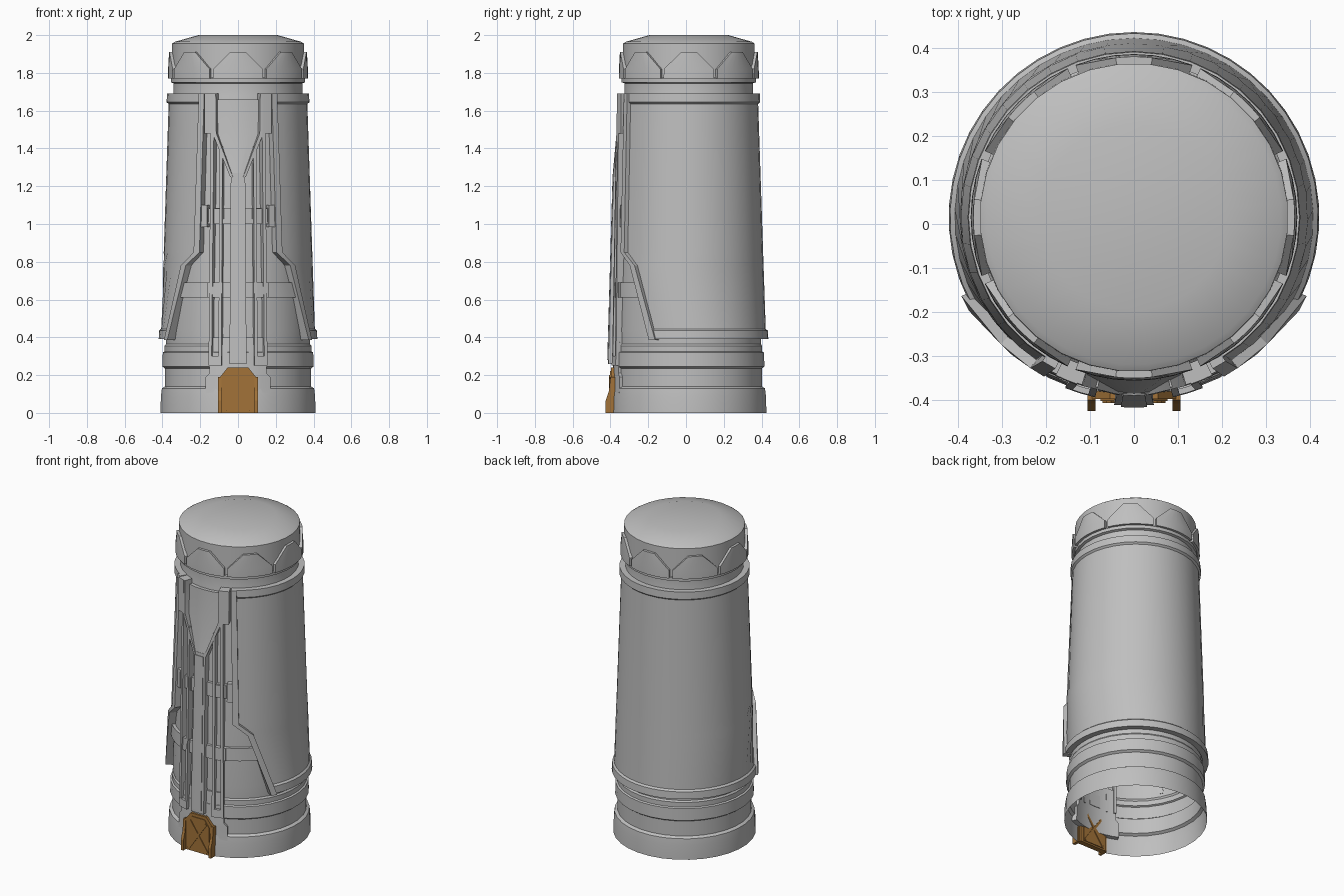
import bpy, bmesh
from math import sin, cos, asin, radians, degrees, pi

cube = bpy.data.objects.get("Cube")
if cube:
    bpy.data.objects.remove(cube)

CY = 0.015      # tower axis sits slightly behind the origin
SIDES = 32


def material(name, rgb):
    m = bpy.data.materials.new(name)
    m.use_nodes = True
    m.diffuse_color = (*rgb, 1)
    bsdf = m.node_tree.nodes["Principled BSDF"]
    bsdf.inputs["Base Color"].default_value = (*rgb, 1)
    bsdf.inputs["Roughness"].default_value = 0.7
    return m


GREY = material("light grey", (0.52, 0.52, 0.52))
BRONZE = material("bronze brown", (0.36, 0.17, 0.04))


def finish(name, bm, mat, smooth=True):
    bmesh.ops.recalc_face_normals(bm, faces=bm.faces[:])
    mesh = bpy.data.meshes.new(name)
    bm.to_mesh(mesh)
    bm.free()
    mesh.materials.append(mat)
    ob = bpy.data.objects.new(name, mesh)
    bpy.context.collection.objects.link(ob)
    if smooth:
        bpy.ops.object.select_all(action='DESELECT')
        ob.select_set(True)
        bpy.context.view_layer.objects.active = ob
        bpy.ops.object.shade_smooth_by_angle(angle=radians(28))
    return ob


def polar(r, a, z):
    return (r * sin(a), CY - r * cos(a), z)


def lathe(name, profile):
    """Revolve (radius, z) points; the bottom stays open, the top closes."""
    bm = bmesh.new()
    rings = [[bm.verts.new(polar(r, 2 * pi * (i + 0.5) / SIDES, z))
              for i in range(SIDES)] for r, z in profile]
    for low, high in zip(rings, rings[1:]):
        for i in range(SIDES):
            j = (i + 1) % SIDES
            bm.faces.new((low[i], low[j], high[j], high[i]))
    bm.faces.new(rings[-1])
    return finish(name, bm, GREY)


def plate(name, rows, thick, cols=2):
    """Curved slab around the axis; rows are (z, radius, start deg, end deg)."""
    bm = bmesh.new()
    layers = []
    for depth in (0, thick):
        layers.append([[bm.verts.new(polar(r - depth, radians(a + (b - a) * c / cols), z))
                        for c in range(cols + 1)] for z, r, a, b in rows])
    outer, inner = layers
    n = len(rows) - 1
    for k in range(n):
        for c in range(cols):
            for g in layers:
                bm.faces.new((g[k][c], g[k][c + 1], g[k + 1][c + 1], g[k + 1][c]))
        for c in (0, cols):
            bm.faces.new((outer[k][c], outer[k + 1][c], inner[k + 1][c], inner[k][c]))
    for k in (0, n):
        for c in range(cols):
            bm.faces.new((outer[k][c], outer[k][c + 1], inner[k][c + 1], inner[k][c]))
    return finish(name, bm, GREY)


def by_x(rows):
    """Turn (z, radius, x0, x1) rows into angle rows."""
    return [(z, r, degrees(asin(x0 / r)), degrees(asin(x1 / r))) for z, r, x0, x1 in rows]


def pair(name, rows, thick, cols=2):
    plate("left_" + name, rows, thick, cols)
    plate("right_" + name, [(z, r, -a, -b) for z, r, a, b in rows], thick, cols)


def sleeve_r(z):
    return 0.407 - 0.04 * (z - 0.44) / 1.2


def wall_r(z):
    return sleeve_r(z) - 0.022


# Core shell: stepped foot, tapering wall, neck, cap
lathe("tower_core", [
    (0.413, 0), (0.41, 0.09), (0.405, 0.13), (0.388, 0.14), (0.388, 0.235),
    (0.402, 0.245), (0.4, 0.32), (0.39, 0.325), (0.39, 0.355), (0.383, 0.365),
    (wall_r(0.44), 0.44), (wall_r(1.68), 1.68), (0.342, 1.69), (0.342, 1.745),
    (0.357, 1.75), (0.357, 1.77), (0.352, 1.775), (0.35, 1.955), (0.335, 1.965),
    (0.21, 2.0)])

# Outer sleeve wrapping the sides and back, open at the front
EDGE = [(1.69, 30), (0.85, 32), (0.78, 44), (0.39, 63)]


def edge(z):
    for (z1, a1), (z0, a0) in zip(EDGE, EDGE[1:]):
        if z >= z0:
            return a0 + (a1 - a0) * (z - z0) / (z1 - z0)
    return EDGE[-1][1]


sleeve = [(0.39, 0.421), (0.435, 0.418), (0.445, 0.407), (0.78, sleeve_r(0.78)),
          (0.85, sleeve_r(0.85)), (1.635, sleeve_r(1.635)), (1.645, 0.378), (1.69, 0.376)]
plate("outer_sleeve", [(z, r, edge(z), 360 - edge(z)) for z, r in sleeve], 0.035, 30)

# Raised trim following the sleeve opening
pair("sleeve_trim", [(z, sleeve_r(z) + 0.022, edge(z) - 2.5, edge(z) + 2.5)
                     for z in (0.385, 0.78, 0.85, 1.69)], 0.05, 1)

# Smooth front apron over the foot grooves
plate("front_apron", [(0.1, 0.407, -25, 25), (0.14, 0.405, -25, 25), (0.19, 0.404, -25, 25),
                      (0.21, 0.403, -22, 22), (0.4, 0.393, -22, 22)], 0.03, 8)

# Central spine opening into a wide head
plate("central_spine", by_x([
    (0.26, 0.428, -0.045, 0.045), (0.28, 0.428, -0.045, 0.045), (1.27, 0.4, -0.038, 0.038)]), 0.06)
plate("spine_ridge", by_x([(0.28, 0.432, -0.03, 0.03), (1.25, 0.404, -0.025, 0.025)]), 0.02)
plate("spine_head", by_x([
    (1.27, 0.398, -0.036, 0.036), (1.48, 0.373, -0.12, 0.12), (1.66, 0.366, -0.12, 0.12)]), 0.04, 4)
pair("head_trim", by_x([(1.25, 0.405, 0.028, 0.042), (1.48, 0.4, 0.115, 0.135),
                        (1.69, 0.398, 0.118, 0.135)]), 0.05, 1)

# Upper bars, twin rails with feet, and cross bands on both sides of the spine
pair("upper_bar", by_x([(1.48, 0.402, 0.13, 0.178), (1.69, 0.4, 0.13, 0.178)]), 0.055)
pair("inner_rail", by_x([(0.25, 0.416, 0.088, 0.104), (1.41, 0.395, 0.082, 0.097)]), 0.05, 1)
pair("outer_rail", by_x([(0.25, 0.416, 0.14, 0.156), (1.48, 0.4, 0.128, 0.145)]), 0.055, 1)
pair("rail_foot", by_x([(0.25, 0.418, 0.088, 0.156), (0.3, 0.416, 0.088, 0.154)]), 0.04)
pair("lower_band", by_x([(z, wall_r(z) + 0.018, 0.02, x) for z, x in
                         ((0.61, 0.31), (0.69, 0.29))]), 0.03, 6)
pair("upper_band", by_x([(z, wall_r(z) + 0.018, 0.02, 0.205) for z in (1.0, 1.085)]), 0.03, 4)
for z, x in ((0.65, 0.122), (1.042, 0.117)):
    r = wall_r(z) + 0.026
    pair("rail_clamp", by_x([(z - 0.04, r, x - 0.04, x + 0.04),
                             (z + 0.04, r, x - 0.04, x + 0.04)]), 0.03)
pair("band_end", by_x([(0.985, 0.4, 0.165, 0.2), (1.1, 0.397, 0.165, 0.2)]), 0.04)

# Eight raised crown tabs under the cap
for i in range(8):
    c = i * 45
    plate("crown_tab", [(z, r, c - h, c + h) for z, r, h in (
        (1.77, 0.371, 21), (1.82, 0.37, 21), (1.91, 0.365, 6.5))], 0.025, 6)


def slab(name, outline, axis, start, end):
    """Extrude a 2D outline along x (outline is y, z) or y (outline is x, z)."""
    bm = bmesh.new()
    ends = [[bm.verts.new((t, u, z) if axis == 'x' else (u, t, z)) for u, z in outline]
            for t in (start, end)]
    for loop in ends:
        bm.faces.new(loop)
    n = len(outline)
    for i in range(n):
        j = (i + 1) % n
        bm.faces.new((ends[0][i], ends[0][j], ends[1][j], ends[1][i]))
    return finish(name, bm, BRONZE, False)


# Door with frame, crossed braces and side fins
half = [(0.095, 0), (0.095, 0.19), (0.055, 0.24)]
arch = half + [(-x, z) for x, z in reversed(half)]
slab("door_frame", arch, 'y', -0.398, -0.365)
panel = [(x * 0.8, 0.01 + z * 0.88) for x, z in arch]
slab("door_panel", panel, 'y', -0.402, -0.36)
for s in (-1, 1):
    slab("door_brace", [(s * -0.072, 0.02), (s * -0.062, 0.01),
                        (s * 0.062, 0.19), (s * 0.052, 0.2)], 'y', -0.407, -0.355)
    slab("door_fin", [(-0.425, 0), (-0.425, 0.065), (-0.408, 0.115), (-0.4, 0.19),
                      (-0.375, 0.19), (-0.375, 0)], 'x', s * 0.088, s * 0.106)
